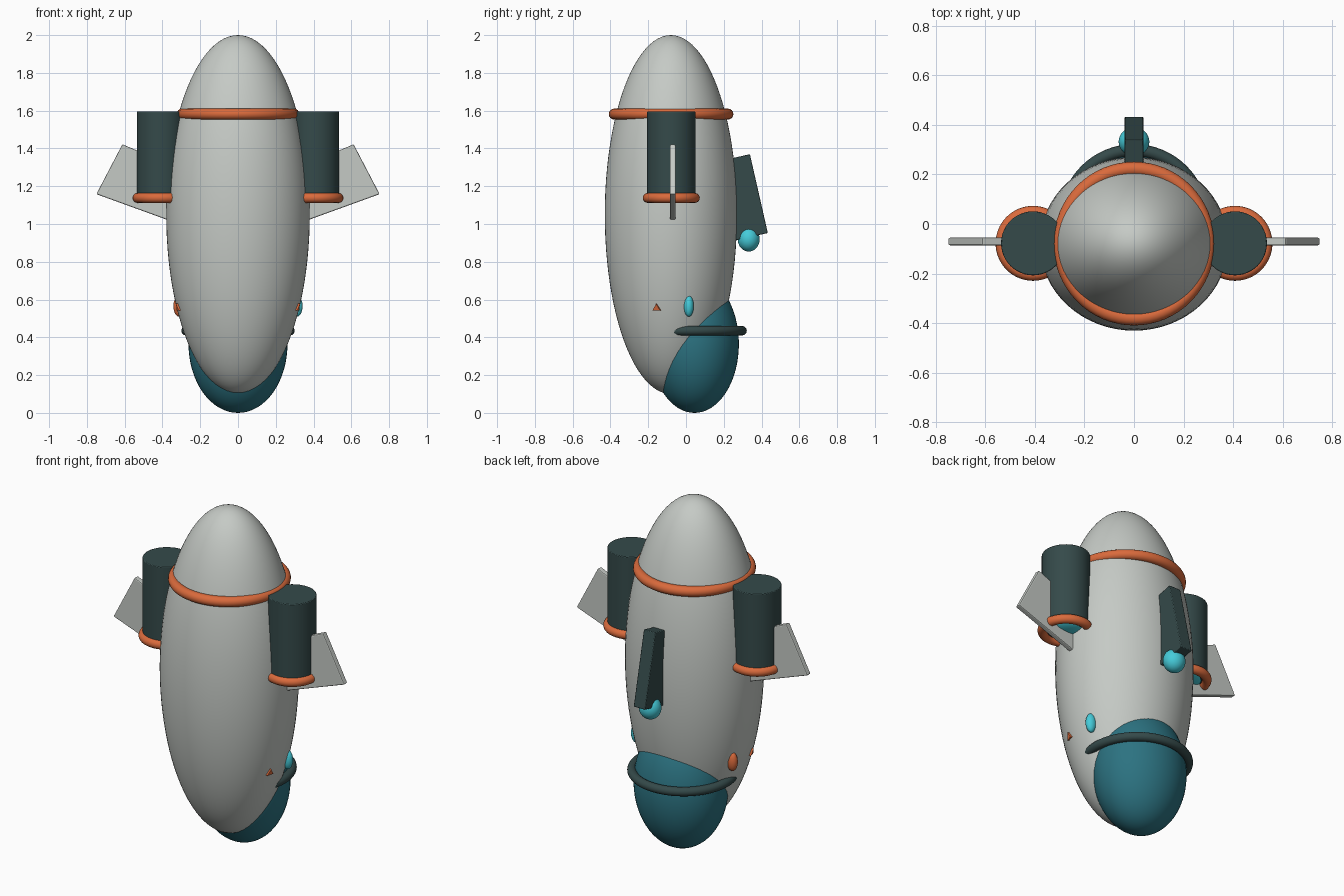
import bpy, bmesh, math
from mathutils import Vector

if "Cube" in bpy.data.objects:
    bpy.data.objects.remove(bpy.data.objects["Cube"])


def material(name, rgb):
    m = bpy.data.materials.new(name)
    m.diffuse_color = (*rgb, 1)
    m.use_nodes = True
    m.node_tree.nodes["Principled BSDF"].inputs["Base Color"].default_value = m.diffuse_color
    return m


GREY = material("light_grey", (0.56, 0.59, 0.56))
DARK = material("dark_slate", (0.035, 0.068, 0.068))
ORANGE = material("orange", (0.70, 0.145, 0.045))
CYAN = material("cyan", (0.06, 0.60, 0.70))
TEAL = material("teal_glass", (0.025, 0.17, 0.22))


def finish(name, mat, angle=40):
    o = bpy.context.object
    o.name = name
    o.data.materials.append(mat)
    bpy.ops.object.transform_apply(location=False, rotation=True, scale=True)
    bpy.ops.object.shade_smooth_by_angle(angle=math.radians(angle))
    return o


def ellipsoid(name, loc, half, mat, seg=48, rings=32):
    bpy.ops.mesh.primitive_uv_sphere_add(segments=seg, ring_count=rings, radius=1, location=loc)
    bpy.context.object.scale = half
    return finish(name, mat)


def ring(name, loc, major, minor, mat, scale=(1, 1, 1)):
    bpy.ops.mesh.primitive_torus_add(location=loc, major_radius=major, minor_radius=minor,
                                     major_segments=64, minor_segments=16)
    bpy.context.object.scale = scale
    return finish(name, mat, 60)


def bevel(o, width):
    b = o.modifiers.new("bevel", 'BEVEL')
    b.width, b.segments = width, 2


def fin(name, s):
    # swept plate drawn in the x-z plane
    pts = [(0.30, 1.29), (0.612, 1.422), (0.75, 1.158), (0.30, 0.995)]
    bm = bmesh.new()
    f = bm.faces.new([bm.verts.new((s * x, -0.086, z)) for x, z in pts])
    ext = bmesh.ops.extrude_face_region(bm, geom=[f])
    bmesh.ops.translate(bm, vec=(0, 0.031, 0),
                        verts=[v for v in ext["geom"] if isinstance(v, bmesh.types.BMVert)])
    bmesh.ops.recalc_face_normals(bm, faces=bm.faces)
    me = bpy.data.meshes.new(name)
    bm.to_mesh(me)
    bm.free()
    me.materials.append(GREY)
    o = bpy.data.objects.new(name, me)
    bpy.context.collection.objects.link(o)
    bevel(o, 0.006)


# main body, glass dome and their rings
ellipsoid("hull", (0, -0.08, 1.05), (0.38, 0.35, 0.95), GREY, 64, 48)
ellipsoid("glass_dome", (0, 0.045, 0.365), (0.262, 0.235, 0.365), TEAL)
ring("nose_ring", (0, -0.079, 1.582), 0.301, 0.029, ORANGE, (0.985, 1, 1))
ring("dome_ring", (0, 0.022, 0.435), 0.275, 0.025, DARK)

# back pylon with glowing tip
bpy.ops.mesh.primitive_cube_add(size=1, location=(0, 0.298, 1.141),
                                rotation=(math.radians(12.8), 0, 0))
bpy.context.object.scale = (0.075, 0.18, 0.428)
bevel(finish("back_pylon", DARK, 30), 0.004)
ellipsoid("pylon_light", (0, 0.332, 0.92), (0.062, 0.058, 0.066), CYAN, 32, 20)

# side engines, fins and markers
for side, s in (("right", 1), ("left", -1)):
    bpy.ops.mesh.primitive_cylinder_add(vertices=48, radius=0.129, depth=0.46,
                                        location=(s * 0.407, -0.078, 1.365))
    bevel(finish(side + "_engine", DARK), 0.004)
    ring(side + "_engine_ring", (s * 0.407, -0.078, 1.138), 0.125, 0.026, ORANGE)
    ellipsoid(side + "_engine_glow", (s * 0.407, -0.078, 1.145), (0.1, 0.1, 0.03), CYAN, 32, 16)
    fin(side + "_fin", s)
    ellipsoid(side + "_marker_light", (s * 0.311, 0.015, 0.565), (0.031, 0.026, 0.056),
              CYAN if s > 0 else ORANGE, 24, 16)
    # tiny triangular marker lying on the hull
    bpy.ops.mesh.primitive_cone_add(vertices=3, radius1=0.027, radius2=0.024, depth=0.02,
                                    location=(s * 0.313, -0.155, 0.556))
    normal = Vector((s * 2.19, -0.61, -0.54))
    bpy.context.object.rotation_mode = 'QUATERNION'
    bpy.context.object.rotation_quaternion = normal.to_track_quat('Z', 'Y')
    finish(side + "_small_marker", ORANGE, 30)
